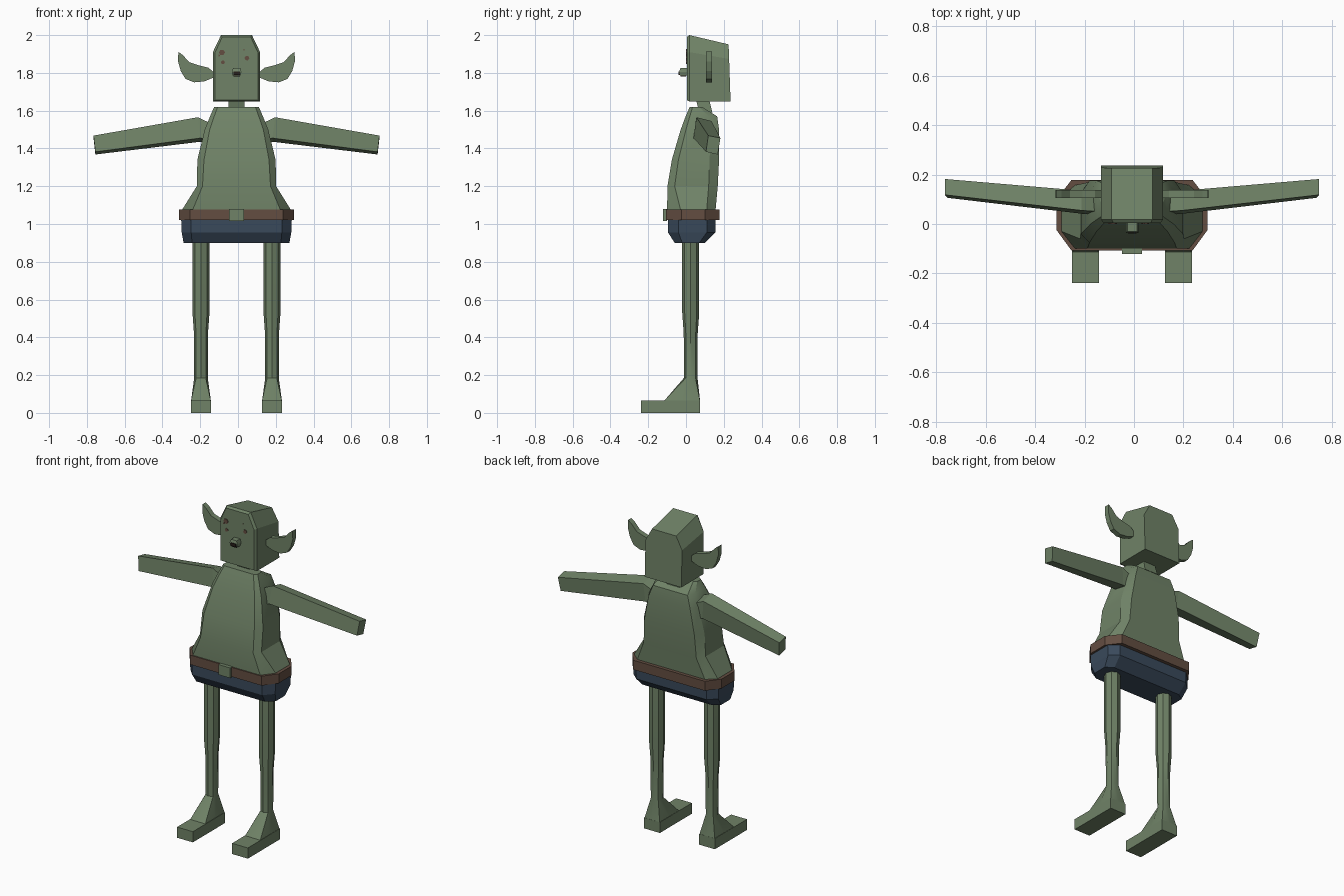
import bpy, bmesh, math
from mathutils import Vector

cube = bpy.data.objects.get("Cube")
if cube:
    bpy.data.objects.remove(cube, do_unlink=True)

CX = -0.008  # middle line of the figure


def material(name, rgb):
    m = bpy.data.materials.new(name)
    m.use_nodes = True
    m.diffuse_color = (*rgb, 1)
    m.node_tree.nodes["Principled BSDF"].inputs["Base Color"].default_value = (*rgb, 1)
    return m


GREEN = material("skin green", (0.16, 0.225, 0.135))
BROWN = material("belt brown", (0.125, 0.075, 0.053))
NAVY = material("shorts navy", (0.042, 0.068, 0.105))
DARK = material("nostril dark", (0.02, 0.013, 0.01))


def loft(name, rings, mat, smooth=False):
    """Skin a list of equal rings and cap both ends."""
    bm = bmesh.new()
    loops = [[bm.verts.new(p) for p in ring] for ring in rings]
    n = len(loops[0])
    for a, b in zip(loops, loops[1:]):
        for i in range(n):
            j = (i + 1) % n
            bm.faces.new((a[i], a[j], b[j], b[i]))
    bm.faces.new(loops[0][::-1])
    bm.faces.new(loops[-1])
    bmesh.ops.recalc_face_normals(bm, faces=bm.faces)
    mesh = bpy.data.meshes.new(name)
    bm.to_mesh(mesh)
    bm.free()
    mesh.materials.append(mat)
    ob = bpy.data.objects.new(name, mesh)
    bpy.context.collection.objects.link(ob)
    if smooth:
        bpy.ops.object.select_all(action="DESELECT")
        ob.select_set(True)
        bpy.context.view_layer.objects.active = ob
        bpy.ops.object.shade_smooth_by_angle(angle=math.radians(28))
    return ob


def rect(x0, x1, y0, y1, z):
    return [(x0, y0, z), (x1, y0, z), (x1, y1, z), (x0, y1, z)]


def box(name, x0, x1, y0, y1, z0, z1, mat):
    return loft(name, [rect(x0, x1, y0, y1, z0), rect(x0, x1, y0, y1, z1)], mat)


def octagon(z, w, f, y0, s0, s1, y1):
    """Body section: half width w, front/back half width f, sides from s0 to s1."""
    pts = [(-f, y0), (f, y0), (w, s0), (w, s1), (f, y1), (-f, y1), (-w, s1), (-w, s0)]
    return [(CX + x, y, z) for x, y in pts]


# Torso with the hem flaring out at the sides
loft("torso", [octagon(*r) for r in (
    (1.04, 0.285, 0.235, -0.10, -0.03, 0.11, 0.155),
    (1.08, 0.285, 0.230, -0.10, -0.03, 0.11, 0.157),
    (1.20, 0.210, 0.180, -0.098, -0.06, 0.12, 0.168),
    (1.34, 0.207, 0.172, -0.075, -0.04, 0.125, 0.175),
    (1.50, 0.168, 0.142, -0.028, 0.0, 0.13, 0.175),
    (1.57, 0.140, 0.118, -0.002, 0.02, 0.12, 0.165),
    (1.62, 0.118, 0.100, 0.02, 0.035, 0.07, 0.085))], GREEN, True)

# Belt, buckle and shorts
loft("belt", [octagon(z, 0.305, 0.245, -0.107, -0.025, 0.10, 0.178)
              for z in (1.02, 1.078)], BROWN)
box("buckle", CX - 0.04, CX + 0.04, -0.122, -0.10, 1.017, 1.08, GREEN)
loft("shorts", [octagon(*r) for r in (
    (0.90, 0.280, 0.235, -0.06, -0.02, 0.07, 0.10),
    (0.955, 0.290, 0.240, -0.095, -0.04, 0.11, 0.155),
    (1.03, 0.293, 0.240, -0.095, -0.04, 0.11, 0.157))], NAVY)

# Neck
loft("neck", [rect(CX - 0.045, CX + 0.045, 0.07, 0.14, 1.59),
              rect(CX - 0.04, CX + 0.04, 0.05, 0.12, 1.67)], GREEN)

# Head: clipped front outline swept back, with the crown sloping down
outline = [(-0.125, 1.648), (0.125, 1.648), (0.125, 1.91),
           (0.082, 2.0), (-0.082, 2.0), (-0.125, 1.91)]
inset = [(CX + x * 0.92, 0.004, 1.80 + (z - 1.80) * 0.95) for x, z in outline]
front = [(CX + x, 0.018, z) for x, z in outline]
back = [(CX + x, 0.236 - (z - 1.65) * 0.03, z - max(0, z - 1.65) * 0.14) for x, z in outline]
loft("head", [inset, front, back], GREEN)

# Nose with dark nostrils
loft("nose", [rect(-0.028, 0.014, -0.03, 0.01, 1.785),
              rect(-0.033, 0.018, -0.036, 0.01, 1.805),
              rect(-0.026, 0.012, -0.03, 0.01, 1.825)], GREEN)
box("nostril_front", -0.025, 0.011, -0.039, -0.031, 1.789, 1.808, DARK)
box("nostril_under", -0.025, 0.011, -0.03, 0.0, 1.781, 1.786, DARK)

# Freckles as thin six sided plates
for i, (x, z, r) in enumerate(((-0.085, 1.908, 0.016), (-0.08, 1.856, 0.011),
                               (0.047, 1.878, 0.013), (0.032, 1.922, 0.004),
                               (-0.1, 1.892, 0.005))):
    ring = [(x + r * math.cos(k * math.pi / 3 + i), z + r * math.sin(k * math.pi / 3 + i))
            for k in range(6)]
    loft("freckle_%d" % (i + 1), [[(a, y, b) for a, b in ring] for y in (0.001, 0.007)], BROWN)

EAR = [(0.11, 1.795), (0.15, 1.828), (0.2, 1.84), (0.25, 1.857), (0.285, 1.895),
       (0.308, 1.912), (0.309, 1.86), (0.295, 1.81), (0.27, 1.768), (0.225, 1.75),
       (0.17, 1.755), (0.11, 1.78)]


def leg_ring(cx, cy, rx, ry, z, square=False):
    ring = []
    for k in range(8):
        c, s = math.cos(k * math.pi / 4), math.sin(k * math.pi / 4)
        m = max(abs(c), abs(s)) if square else 1
        ring.append((cx + rx * c / m, cy + ry * s / m, z))
    return ring


# Paired parts
for side, name in ((1, "left"), (-1, "right")):
    # Ear: flat leaf shape
    loft(name + "_ear", [[(CX + side * x, y, z) for x, z in EAR] for y in (0.105, 0.137)], GREEN)

    # Arm: four sided bar, bent at the shoulder
    sections = (
        [(0.13, 0.05, 1.53), (0.13, 0.13, 1.51), (0.13, 0.13, 1.42), (0.13, 0.04, 1.44)],
        [(0.205, 0.055, 1.565), (0.205, 0.135, 1.545), (0.195, 0.13, 1.435), (0.19, 0.04, 1.455)],
        [(0.757, 0.118, 1.468), (0.757, 0.182, 1.455), (0.747, 0.168, 1.368), (0.747, 0.106, 1.382)])
    loft(name + "_arm", [[(CX + side * x, y, z) for x, y, z in s] for s in sections], GREEN)

    # Leg: thicker thigh, thin shin, ankle spreading onto the foot
    cx = CX + side * 0.188
    loft(name + "_leg", [
        leg_ring(cx, 0.025, 0.045, 0.045, 0.93),
        leg_ring(cx, 0.025, 0.045, 0.045, 0.53),
        leg_ring(cx, 0.025, 0.037, 0.037, 0.42),
        leg_ring(cx, 0.025, 0.036, 0.036, 0.185),
        leg_ring(cx, -0.022, 0.053, 0.097, 0.06, True)], GREEN, True)
    box(name + "_foot", cx - 0.054, cx + 0.054, -0.238, 0.075, 0, 0.066, GREEN)
